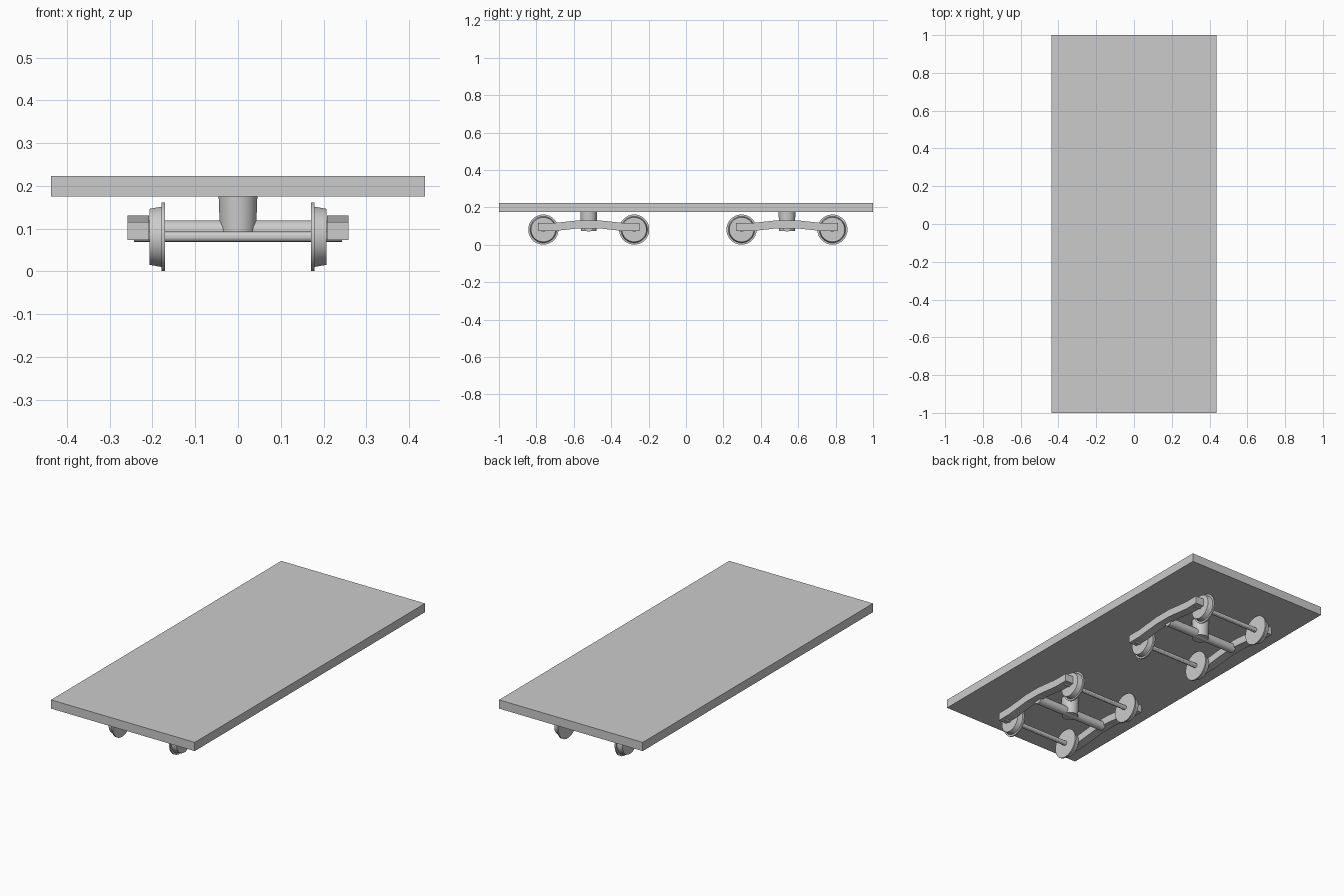
import bpy
import bmesh
import math
from mathutils import Matrix

if "Cube" in bpy.data.objects:
    bpy.data.objects.remove(bpy.data.objects["Cube"])

grey = bpy.data.materials.new("plain grey")
grey.use_nodes = True
grey.diffuse_color = (0.6, 0.6, 0.6, 1)
grey.node_tree.nodes["Principled BSDF"].inputs["Base Color"].default_value = (0.6, 0.6, 0.6, 1)


def finish(name, bm):
    bmesh.ops.recalc_face_normals(bm, faces=bm.faces)
    mesh = bpy.data.meshes.new(name)
    bm.to_mesh(mesh)
    bm.free()
    mesh.materials.append(grey)
    obj = bpy.data.objects.new(name, mesh)
    bpy.context.collection.objects.link(obj)
    return obj


def lathe(name, profile, sides, turn=Matrix(), place=(0, 0, 0)):
    """Closed solid from (radius, height) rings around local z."""
    bm = bmesh.new()
    rings = []
    for r, h in profile:
        angles = [2 * math.pi * (i + 0.5) / sides for i in range(sides)]
        rings.append([bm.verts.new((r * math.cos(a), r * math.sin(a), h)) for a in angles])
    for low, high in zip(rings, rings[1:]):
        for i in range(sides):
            j = (i + 1) % sides
            bm.faces.new((low[i], low[j], high[j], high[i]))
    bm.faces.new(rings[0])
    bm.faces.new(rings[-1])
    bm.transform(Matrix.Translation(place) @ turn)
    obj = finish(name, bm)
    for p in obj.data.polygons:
        p.use_smooth = len(p.vertices) == 4
    bpy.ops.object.select_all(action='DESELECT')
    obj.select_set(True)
    bpy.context.view_layer.objects.active = obj
    bpy.ops.object.shade_smooth_by_angle(angle=math.radians(30))
    return obj


def rod(name, radius, half, y, z, sides):
    return lathe(name, [(radius, -half), (radius, half)], sides,
                 Matrix.Rotation(math.pi / 2, 4, 'Y'), (0, y, z))


def side_beam(name, x0, x1, y):
    """Cranked bar: flat low ends, sloping up to a flat middle."""
    top = [(-0.272, 0.116), (-0.19, 0.116), (-0.05, 0.131),
           (0.05, 0.131), (0.19, 0.116), (0.272, 0.116)]
    outline = top + [(v, z - 0.043) for v, z in reversed(top)]
    bm = bmesh.new()
    face = bm.faces.new([bm.verts.new((x0, y + v, z)) for v, z in outline])
    out = bmesh.ops.extrude_face_region(bm, geom=[face])
    moved = [g for g in out["geom"] if isinstance(g, bmesh.types.BMVert)]
    bmesh.ops.translate(bm, verts=moved, vec=(x1 - x0, 0, 0))
    return finish(name, bm)


# Deck
bm = bmesh.new()
bmesh.ops.create_cube(bm, size=1)
bm.transform(Matrix.Translation((0, 0, 0.199)) @ Matrix.Diagonal((0.874, 2, 0.048, 1)))
finish("deck", bm)

# Flanged wheel, running outward from the flange
WHEEL = [(0.081, 0.171), (0.081, 0.179), (0.071, 0.179), (0.066, 0.207)]

# Two four-wheeled trucks
for end, cy in (("front", -0.52), ("rear", 0.54)):
    lathe(end + "_pivot_post", [(0.042, 0.074), (0.046, 0.18)], 20, place=(0, cy, 0))
    rod(end + "_cross_bar", 0.025, 0.22, cy, 0.095, 16)
    for side, s in (("left", 1), ("right", -1)):
        side_beam(f"{end}_{side}_side_beam", s * 0.208, s * 0.258, cy)
    for pos, dy in (("leading", -0.243), ("trailing", 0.243)):
        rod(f"{end}_{pos}_axle", 0.013, 0.243, cy + dy, 0.081, 12)
        for side, s in (("left", 1), ("right", -1)):
            lathe(f"{end}_{pos}_{side}_wheel", WHEEL, 24,
                  Matrix.Rotation(s * math.pi / 2, 4, 'Y'), (0, cy + dy, 0.081))
